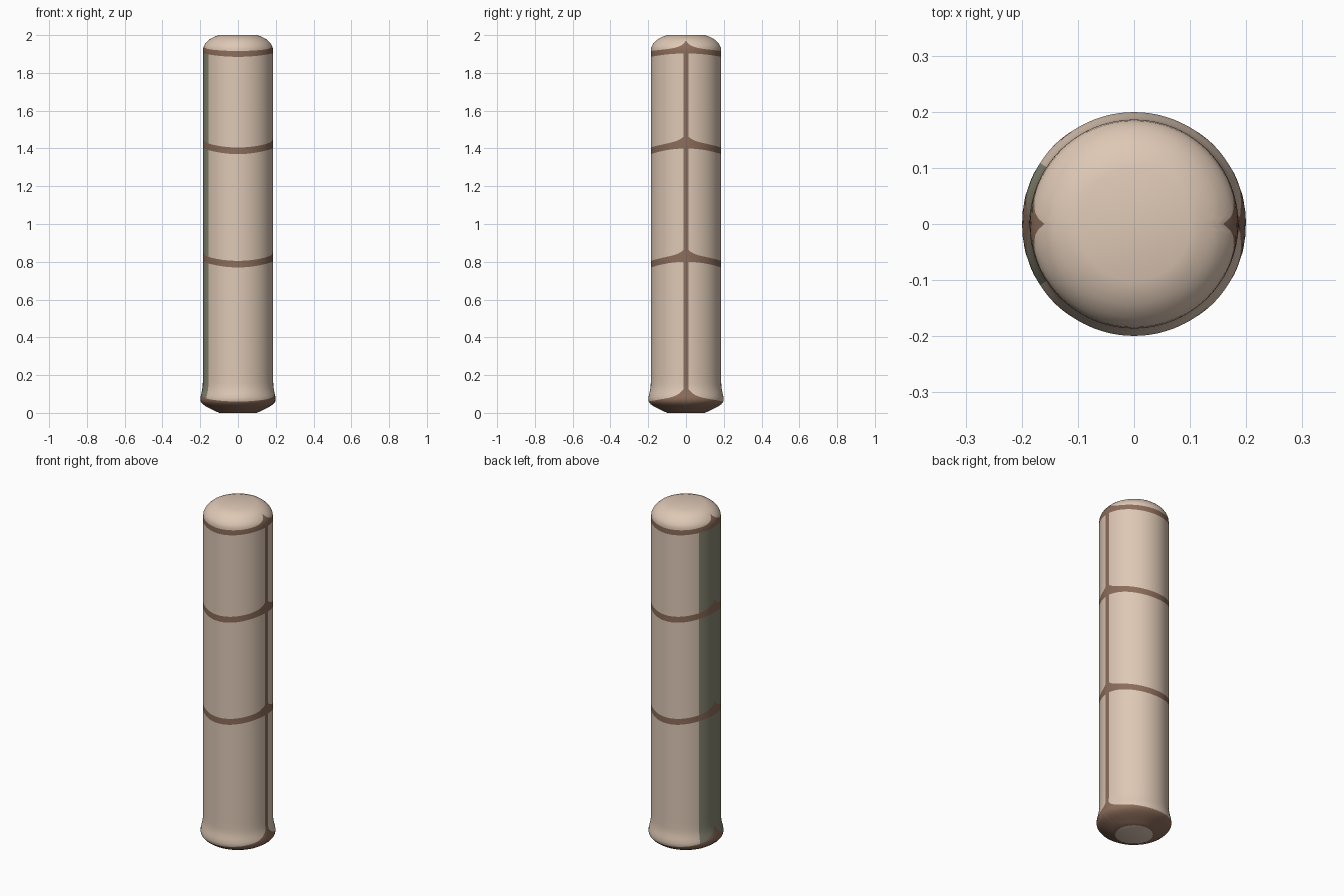
import bpy, bmesh
from math import sin, cos, radians, exp, pi

cube = bpy.data.objects.get("Cube")
if cube:
    bpy.data.objects.remove(cube, do_unlink=True)


def material(name, rgb):
    linear = [((c / 255 + 0.055) / 1.055) ** 2.4 for c in rgb] + [1.0]
    m = bpy.data.materials.new(name)
    m.use_nodes = True
    m.diffuse_color = linear
    m.node_tree.nodes["Principled BSDF"].inputs["Base Color"].default_value = linear
    return m


TAN, BROWN, GREEN = 0, 1, 2
materials = [material("pale tan", (222, 200, 181)),
             material("brown trim", (140, 109, 90)),
             material("grey green", (136, 136, 117))]

# Outline of the turned body as (height, radius)
PROFILE = [(0, 0.1), (0.03, 0.163), (0.045, 0.186), (0.058, 0.197), (0.07, 0.2),
           (0.085, 0.199), (0.11, 0.192), (0.14, 0.187), (0.18, 0.186),
           (1.915, 0.186), (1.935, 0.184), (1.95, 0.177), (1.965, 0.165),
           (1.98, 0.148), (1.993, 0.122), (2.0, 0.1)]


def radius(z):
    for (z0, r0), (z1, r1) in zip(PROFILE, PROFILE[1:]):
        if z <= z1:
            return r0 + (r1 - r0) * (z - z0) / (z1 - z0)
    return PROFILE[-1][1]


# Boundary curves: height, rise toward the sides, flare at the side seams,
# then the colour and the row count of the strip above
BOUNDS = [(0.0, 0, 0, BROWN, 8),
          (0.06, 0.02, 0.07, TAN, 8),
          (0.22, 0, 0, TAN, 1),
          (0.77, 0.03, 0, BROWN, 1),
          (0.805, 0.028, 0.045, TAN, 1),
          (1.37, 0.03, 0, BROWN, 1),
          (1.405, 0.028, 0.045, TAN, 1),
          (1.885, 0.018, 0, BROWN, 4),
          (1.916, 0.012, 0.042, TAN, 9),
          (2.0, 0, 0, TAN, 0)]


def height(bound, a):
    base, rise, flare = bound[:3]
    u = min(abs(a), abs(a - pi), abs(a - 2 * pi))
    return base + rise * cos(a) ** 2 + flare * exp(-u / 0.17)


# Columns, with edges lying on the side seam and the green panel
degrees = [{3: 4, 357: 356}.get(d, d) for d in range(0, 360, 3)]
angles = [radians(d) for d in degrees]
count = len(angles)

bm = bmesh.new()
rows, strip_colours = [], []


def add_row(points):
    rows.append([bm.verts.new(p) for p in points])


for low, high in zip(BOUNDS, BOUNDS[1:]):
    for step in range(low[4]):
        t = step / low[4]
        points = []
        for a in angles:
            z = height(low, a) * (1 - t) + height(high, a) * t
            points.append((radius(z) * cos(a), radius(z) * sin(a), z))
        add_row(points)
        strip_colours.append((low[3], low[0]))
add_row([(0.1 * cos(a), 0.1 * sin(a), 2.0) for a in angles])

# Wall strips
for (colour, base), lower, upper in zip(strip_colours, rows, rows[1:]):
    for i in range(count):
        j = (i + 1) % count
        face = bm.faces.new((lower[i], lower[j], upper[j], upper[i]))
        face.material_index = colour
        if colour == TAN and base < 1.9:
            middle = degrees[i] + 1
            if middle < 4 or middle > 356:
                face.material_index = BROWN
            elif 147 <= middle <= 213:
                face.material_index = GREEN

# Flat ends
bm.faces.new(rows[-1]).material_index = TAN
bm.faces.new(list(reversed(rows[0]))).material_index = TAN
bm.normal_update()

mesh = bpy.data.meshes.new("banded_post")
bm.to_mesh(mesh)
bm.free()
for m in materials:
    mesh.materials.append(m)
post = bpy.data.objects.new("banded_post", mesh)
bpy.context.collection.objects.link(post)
bpy.ops.object.select_all(action="DESELECT")
post.select_set(True)
bpy.context.view_layer.objects.active = post
bpy.ops.object.shade_smooth_by_angle(angle=radians(45))
